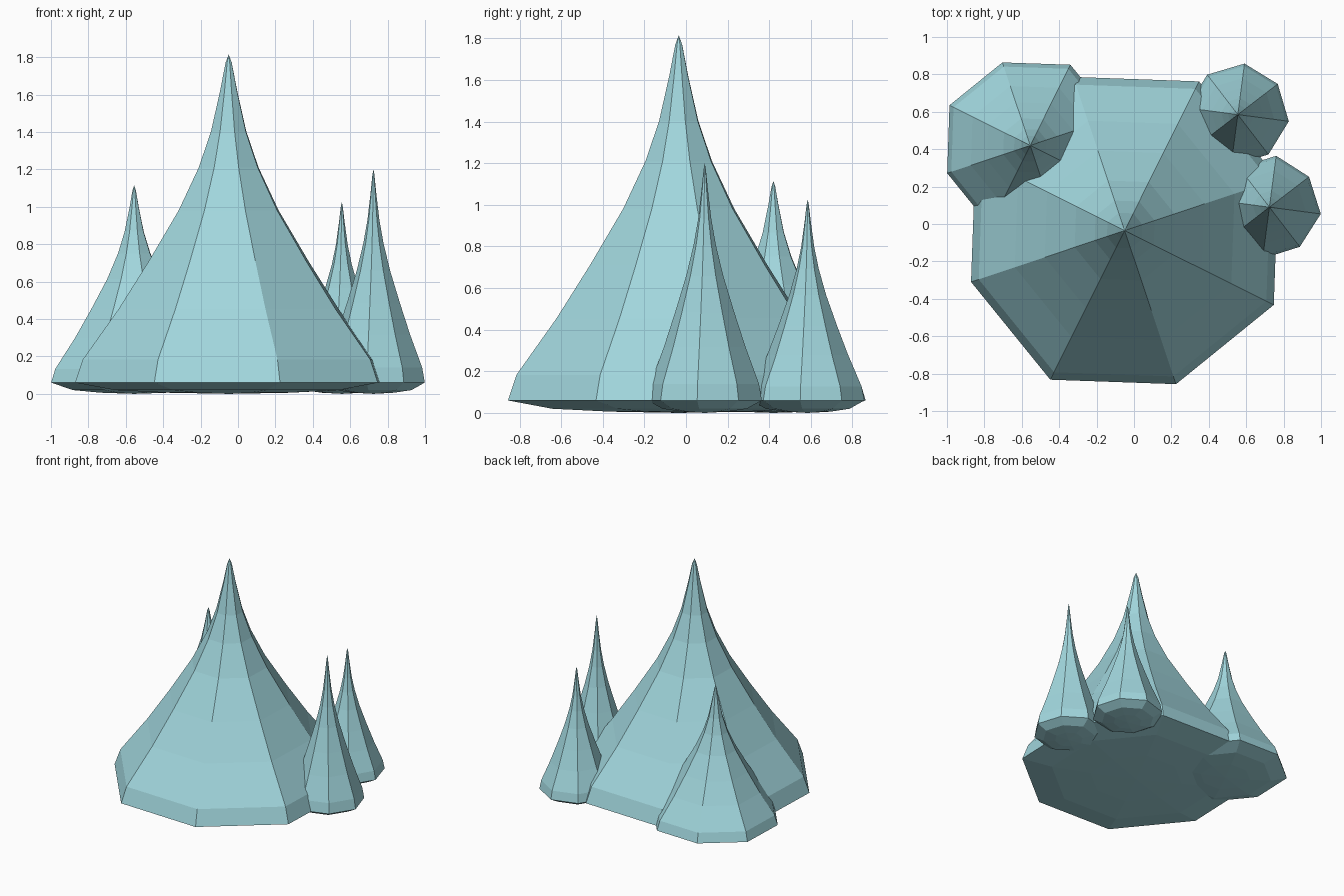
import bpy, bmesh
from math import sin, cos, radians

if "Cube" in bpy.data.objects:
    bpy.data.objects.remove(bpy.data.objects["Cube"])

SIDES = 8
BASE_Z = 0.06
# flared side profile: (radius fraction, height fraction above the rim)
SIDE = [(1, 0), (0.95, 0.07), (0.715, 0.225), (0.52, 0.37), (0.325, 0.525),
        (0.195, 0.655), (0.115, 0.765), (0.055, 0.89), (0.02, 0.975)]
# shallow rounded underside: (radius fraction, z)
UNDER = [(0.40, 0.006), (0.74, 0.02)]

mat = bpy.data.materials.new("pale_teal")
mat.diffuse_color = (0.36, 0.68, 0.73, 1)
mat.use_nodes = True
mat.node_tree.nodes["Principled BSDF"].inputs["Base Color"].default_value = mat.diffuse_color


def spire(name, x, y, height, r_even, r_odd, start):
    """Eight-sided spike with a concave flare, closed at both ends."""
    bm = bmesh.new()
    profile = UNDER + [(f, BASE_Z + t * (height - BASE_Z)) for f, t in SIDE]
    rings = []
    for f, z in profile:
        ring = []
        for i in range(SIDES):
            a = radians(start + i * 360 / SIDES)
            r = f * (r_odd if i % 2 else r_even)
            ring.append(bm.verts.new((r * cos(a), r * sin(a), z)))
        rings.append(ring)
    bottom = bm.verts.new((0, 0, 0))
    tip = bm.verts.new((0, 0, height))
    for i in range(SIDES):
        j = (i + 1) % SIDES
        bm.faces.new((bottom, rings[0][j], rings[0][i]))
        for lo, hi in zip(rings, rings[1:]):
            bm.faces.new((lo[i], lo[j], hi[j], hi[i]))
        bm.faces.new((rings[-1][i], rings[-1][j], tip))
    bmesh.ops.recalc_face_normals(bm, faces=bm.faces)
    mesh = bpy.data.meshes.new(name)
    bm.to_mesh(mesh)
    bm.free()
    mesh.materials.append(mat)
    ob = bpy.data.objects.new(name, mesh)
    ob.location = (x, y, 0)
    bpy.context.collection.objects.link(ob)


# large central spire and its three smaller neighbours
spire("main_spire", -0.05, -0.035, 1.815, 0.866, 0.891, 18.5)
spire("left_spire", -0.555, 0.42, 1.115, 0.468, 0.482, 18.5)
spire("back_right_spire", 0.555, 0.585, 1.025, 0.275, 0.269, -7.5)
spire("right_spire", 0.724, 0.09, 1.2, 0.277, 0.267, -7.5)
